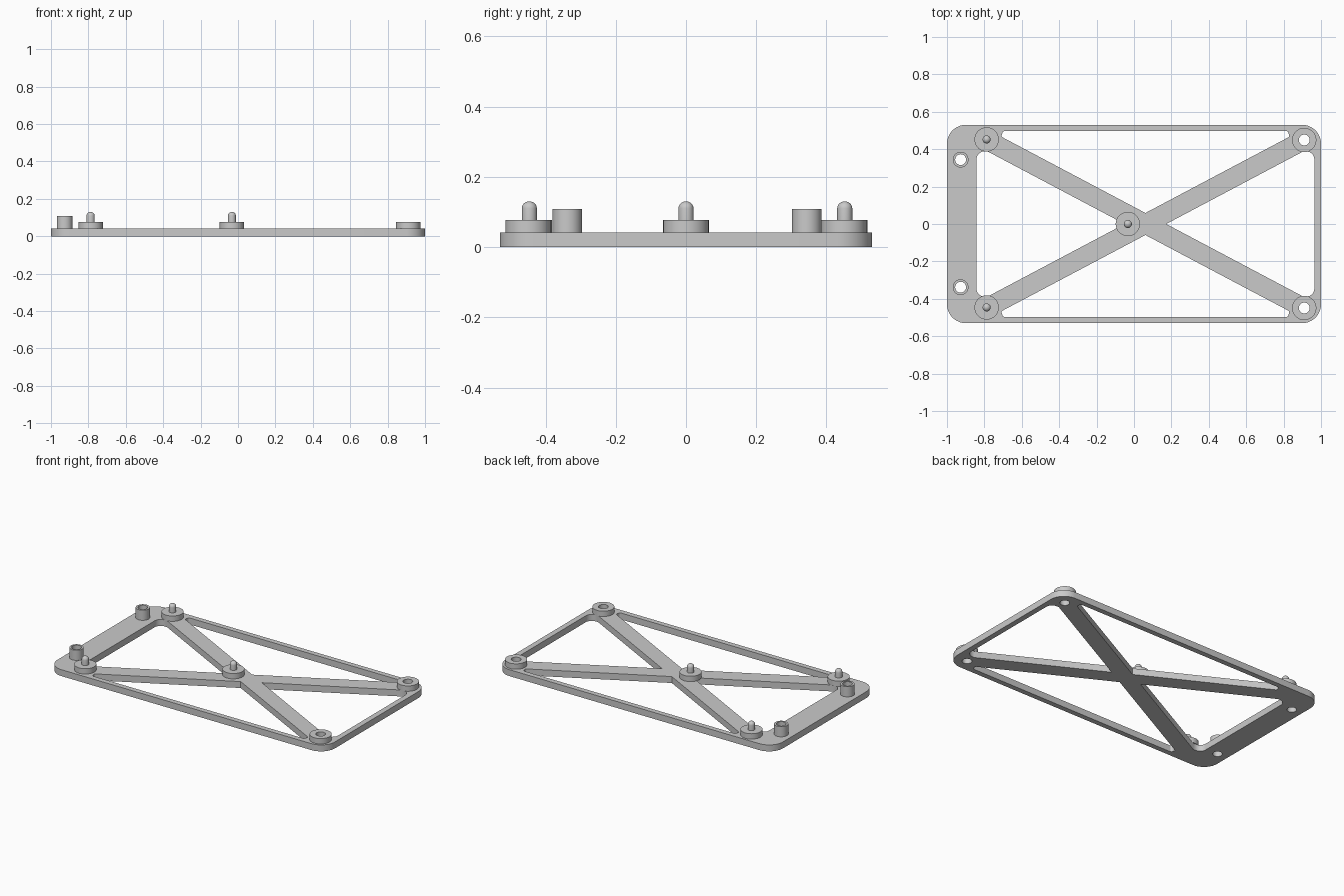
import bpy, bmesh, math
from mathutils import Vector

cube = bpy.data.objects.get("Cube")
if cube:
    bpy.data.objects.remove(cube, do_unlink=True)

grey = bpy.data.materials.new("plain light grey")
grey.use_nodes = True
tone = (0.59, 0.59, 0.59, 1)
grey.diffuse_color = tone
grey.node_tree.nodes["Principled BSDF"].inputs["Base Color"].default_value = tone

PLATE_TOP, PAD_TOP, PIN_TOP, TUBE_TOP = 0.042, 0.077, 0.13, 0.108
CROSS_X = 0.061          # where the two braces cross
PAD_DX, PAD_Y = 0.849, 0.449
TUBE_X, TUBE_Y = -0.927, 0.341
SHIFT_Y = 0.003          # tubes and pins sit slightly towards the back
BORE = 0.029


def finish(name, bm):
    bmesh.ops.recalc_face_normals(bm, faces=bm.faces)
    mesh = bpy.data.meshes.new(name)
    bm.to_mesh(mesh)
    bm.free()
    mesh.materials.append(grey)
    ob = bpy.data.objects.new(name, mesh)
    bpy.context.collection.objects.link(ob)
    bpy.ops.object.select_all(action="DESELECT")
    ob.select_set(True)
    bpy.context.view_layer.objects.active = ob
    bpy.ops.object.shade_smooth_by_angle(angle=math.radians(35))


def circle(x, y, r, n=40):
    return [Vector((x + r * math.cos(math.tau * i / n),
                    y + r * math.sin(math.tau * i / n))) for i in range(n)]


def rounded(corners, steps=8):
    """Polygon of (x, y, radius) corners with circular fillets."""
    out = []
    for i, (x, y, r) in enumerate(corners):
        p = Vector((x, y))
        if r == 0:
            out.append(p)
            continue
        a = (Vector(corners[i - 1][:2]) - p).normalized()
        b = (Vector(corners[(i + 1) % len(corners)][:2]) - p).normalized()
        half = a.angle(b) / 2
        centre = p + (a + b).normalized() * r / math.sin(half)
        start = (p + a * r / math.tan(half) - centre).normalized()
        end = (p + b * r / math.tan(half) - centre).normalized()
        for k in range(steps + 1):
            out.append(centre + start.lerp(end, k / steps).normalized() * r)
    return out


def slab(name, loops, z0, z1):
    """Extrude an outline with holes between two heights."""
    bm = bmesh.new()
    edges = []
    for loop in loops:
        vs = [bm.verts.new((p.x, p.y, z0)) for p in loop]
        edges += [bm.edges.new((v, vs[i - 1])) for i, v in enumerate(vs)]
    bmesh.ops.triangle_fill(bm, edges=edges, use_beauty=True)
    res = bmesh.ops.extrude_face_region(bm, geom=bm.faces[:])
    top = [g for g in res["geom"] if isinstance(g, bmesh.types.BMVert)]
    bmesh.ops.translate(bm, verts=top, vec=(0, 0, z1 - z0))
    finish(name, bm)


def pin(name, x, y):
    """Round pin with a domed tip."""
    r, dome = 0.0215, 0.02
    profile = [(r, PAD_TOP - 0.005)]
    for k in range(7):
        a = math.pi / 2 * k / 6
        profile.append((r * math.cos(a), PIN_TOP - dome + dome * math.sin(a)))
    bm = bmesh.new()
    vs = [bm.verts.new((x + px, y, z)) for px, z in profile]
    es = [bm.edges.new(pair) for pair in zip(vs, vs[1:])]
    bmesh.ops.spin(bm, geom=vs + es, cent=(x, y, 0), axis=(0, 0, 1),
                   angle=math.tau, steps=32)
    bmesh.ops.remove_doubles(bm, verts=bm.verts, dist=0.0002)
    finish(name, bm)


# Frame: rounded plate with four openings between crossing braces
loops = [rounded([(sx, sy * 0.53, 0.1)
                  for sx, sy in ((-1, -1), (1, -1), (1, 1), (-1, 1))])]
for s in (-1, 1):
    end = [(0.111, 0, 0), (0.844, 0.388, 0), (0.903, 0.388, 0.042)]
    end += [(x, -y, r) for x, y, r in reversed(end[1:])]
    loops.append(rounded([(CROSS_X + s * x, y, r) for x, y, r in end]))
    side = [(0, 0.059, 0), (0.771, 0.467, 0.01), (0.762, 0.496, 0.01)]
    side += [(-x, y, r) for x, y, r in reversed(side[1:])]
    loops.append(rounded([(CROSS_X + x, s * y, r) for x, y, r in side]))
    # Bores below the tubes and the open pads
    loops.append(circle(TUBE_X, s * TUBE_Y + SHIFT_Y, BORE))
    loops.append(circle(CROSS_X + PAD_DX, s * PAD_Y, BORE))
slab("frame_plate", loops, 0, PLATE_TOP)

# Corner pads, pins and tubes
for s, where in ((-1, "front"), (1, "back")):
    x, y = CROSS_X + PAD_DX, s * PAD_Y
    slab(where + "_left_ring_pad", [circle(x, y, 0.065), circle(x, y, BORE)],
         PLATE_TOP, PAD_TOP)
    x, y = CROSS_X - PAD_DX, s * PAD_Y + SHIFT_Y
    slab(where + "_right_pad", [circle(x, y, 0.065)], PLATE_TOP, PAD_TOP)
    pin(where + "_right_pin", x, y)
    x, y = TUBE_X, s * TUBE_Y + SHIFT_Y
    slab(where + "_tube", [circle(x, y, 0.042), circle(x, y, BORE)],
         PLATE_TOP, TUBE_TOP)

# Centre pad and pin
slab("centre_pad", [circle(-0.033, 0, 0.065)], PLATE_TOP, PAD_TOP)
pin("centre_pin", -0.033, 0)
